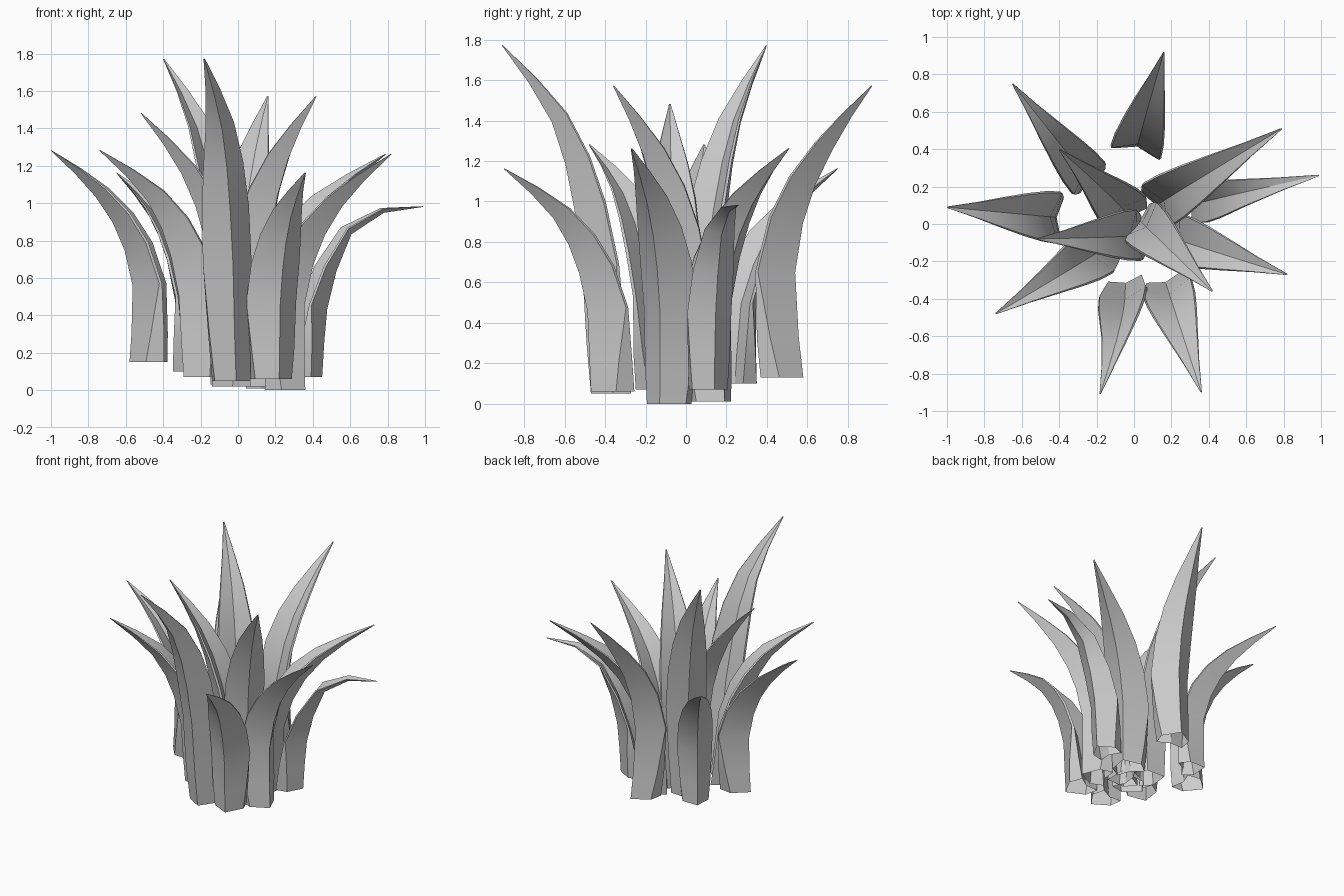
import bpy, bmesh
from math import radians, cos, sin, pi
from mathutils import Vector

if "Cube" in bpy.data.objects:
    bpy.data.objects.remove(bpy.data.objects["Cube"])

# height fraction, outward fraction, blade width, depth, valley share of depth
LEVELS = [(0, 0, .205, .195, .86), (.14, -.01, .24, .185, .8),
          (.36, -.01, .28, .17, .68), (.53, .09, .27, .145, .6),
          (.66, .23, .23, .115, .6), (.78, .43, .165, .08, .6),
          (.89, .69, .085, .042, .6), (1, 1, .008, .004, .6)]
# strongly drooping variant
DROOP = [(0, 0, .2, .19, .86), (.2, .02, .23, .17, .8),
         (.4, .05, .25, .145, .65), (.62, .14, .23, .11, .6),
         (.84, .29, .17, .06, .6), (.965, .61, .085, .03, .6),
         (1, 1, .008, .004, .6)]


def blade(name, base, tip, facing, levels=LEVELS, scale=1.0, lean=0.0):
    """Thick folded blade, open at the foot: keel, two thin rims, inner valley.
    lean pushes the lower half outward (+) or inward (-)."""
    base, tip = Vector(base), Vector(tip)
    f = Vector((cos(radians(facing)), sin(radians(facing)), 0))
    d = tip - base
    path = []
    for l in levels:
        s = l[1] + lean * sin(pi * min(1, l[0] / .8))
        path.append(base + Vector((d.x * s, d.y * s, d.z * l[0])))
    bm = bmesh.new()
    rings = []
    for i, p in enumerate(path):
        t = (path[min(i + 1, len(path) - 1)] - path[max(i - 1, 0)]).normalized()
        side = Vector((-f.y, f.x, 0))
        side = (side - t * side.dot(t)).normalized()
        inward = t.cross(side).normalized()
        if inward.dot(f) > 0:
            inward = -inward
        w, depth, valley = levels[i][2] * scale, levels[i][3] * scale, levels[i][4]
        rim = w * .05
        section = [(0, 0), (.5 * w, depth - rim), (.47 * w, depth),
                   (0, depth * valley), (-.47 * w, depth), (-.5 * w, depth - rim)]
        # the foot is fuller: its flanks start further out
        if i < 2:
            for k in (1, 5):
                section[k] = (section[k][0], depth * (.5, .62)[i])
        ring = []
        for a, b in section:
            v = p + side * a + inward * b
            if i == 0:
                v.z = base.z
            ring.append(bm.verts.new(v))
        rings.append(ring)
    for r0, r1 in zip(rings, rings[1:]):
        for k in range(6):
            j = (k + 1) % 6
            bm.faces.new((r0[k], r0[j], r1[j], r1[k]))
    bm.faces.new(rings[-1])
    bmesh.ops.recalc_face_normals(bm, faces=bm.faces)
    me = bpy.data.meshes.new(name)
    bm.to_mesh(me)
    bm.free()
    ob = bpy.data.objects.new(name, me)
    bpy.context.collection.objects.link(ob)
    bpy.ops.object.select_all(action='DESELECT')
    ob.select_set(True)
    bpy.context.view_layer.objects.active = ob
    bpy.ops.object.shade_smooth_by_angle(angle=radians(30))


# Front blades
blade("leaf_front_tall", (-.01, -.47, .05), (-.18, -.91, 1.77), -78, scale=.95, lean=.11)
blade("leaf_front_right", (.22, -.47, .06), (.36, -.90, 1.16), -72, lean=.05)
blade("leaf_front_left", (-.29, -.22, .07), (-.74, -.48, 1.28), -145, lean=.07)
# Inner blades
blade("leaf_inner_right", (.15, -.10, .02), (.42, -.36, 1.57), -45)
blade("leaf_inner_left", (-.14, -.08, .02), (-.52, -.08, 1.48), -172)
blade("leaf_inner_back", (-.13, .17, .03), (-.40, .40, 1.77), 130, lean=.06)
# Right blades
blade("leaf_right", (.36, -.13, 0), (.82, -.27, 1.26), -20)
blade("leaf_right_droop", (.45, .14, .07), (.99, .26, .98), 15, DROOP, .9)
blade("leaf_back_right", (.26, .19, .01), (.79, .51, 1.26), 33)
# Back and left blades
blade("leaf_back", (.06, .58, .13), (.16, .92, 1.57), 76, lean=-.11)
blade("leaf_back_left", (-.34, .35, .10), (-.65, .75, 1.16), 133, scale=.88)
blade("leaf_left", (-.58, .05, .15), (-1.0, .09, 1.28), 175, lean=-.03)
